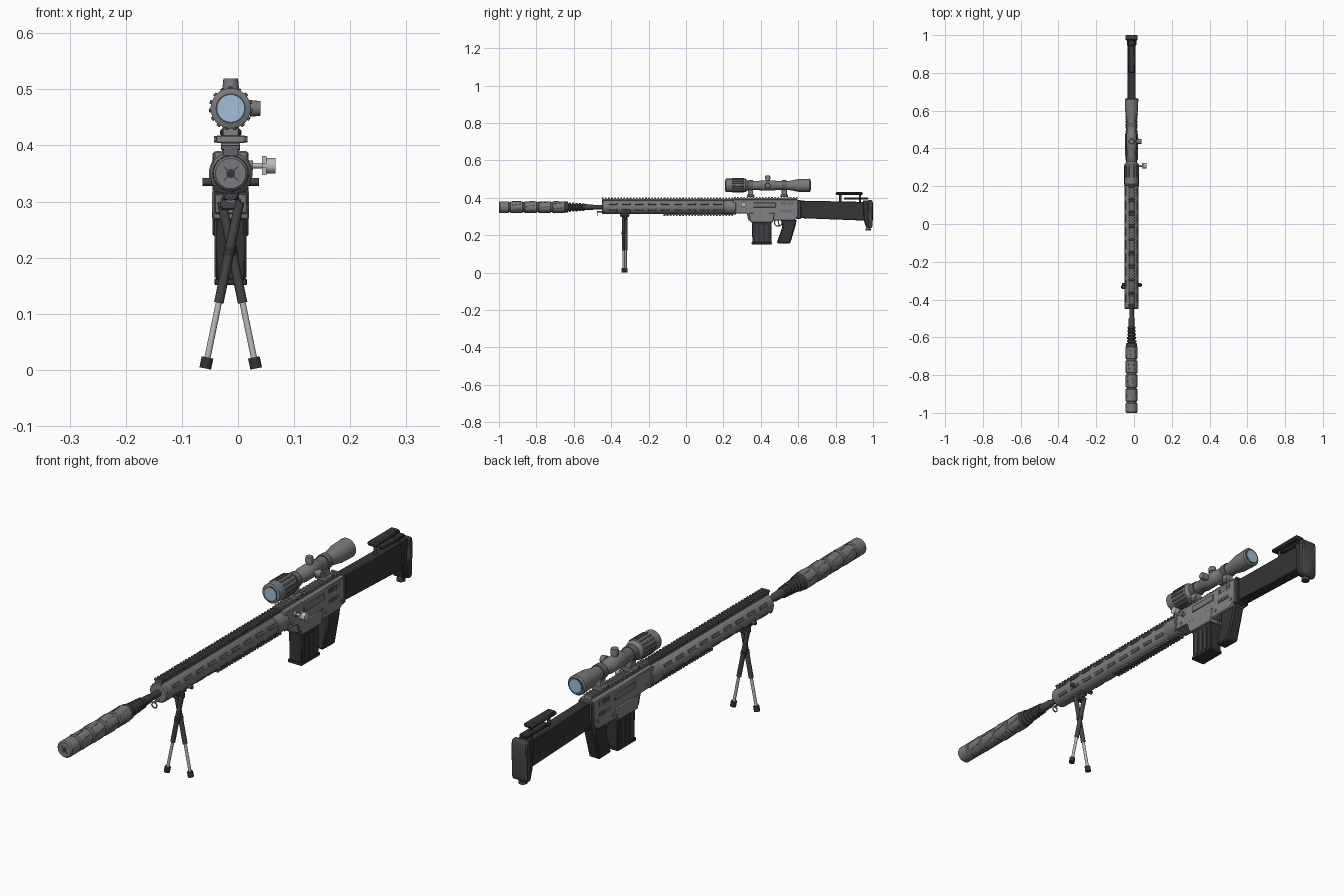
import bpy, bmesh, math
from mathutils import Vector, Matrix

cube = bpy.data.objects.get("Cube")
if cube:
    bpy.data.objects.remove(cube, do_unlink=True)

CENTRE = -0.013   # x of the rifle's centreline
BORE = 0.35       # height of the barrel axis
SIGHT = 0.466     # height of the scope axis


def paint(name, r, g, b):
    m = bpy.data.materials.new(name)
    m.use_nodes = True
    m.diffuse_color = (r, g, b, 1)
    m.node_tree.nodes["Principled BSDF"].inputs["Base Color"].default_value = (r, g, b, 1)
    return m


black = paint("black polymer", 0.035, 0.034, 0.038)
dark = paint("dark steel", 0.06, 0.06, 0.064)
rail_grey = paint("rail grey", 0.12, 0.125, 0.13)
grey = paint("gunmetal", 0.19, 0.195, 0.2)
light = paint("receiver grey", 0.22, 0.225, 0.23)
silver = paint("silver", 0.5, 0.5, 0.5)
glass = paint("lens blue", 0.36, 0.52, 0.68)


def finish(name, bm, mat, bevel=0):
    bmesh.ops.recalc_face_normals(bm, faces=bm.faces)
    mesh = bpy.data.meshes.new(name)
    bm.to_mesh(mesh)
    bm.free()
    mesh.materials.append(mat)
    ob = bpy.data.objects.new(name, mesh)
    ob.location.x = CENTRE
    bpy.context.collection.objects.link(ob)
    if bevel:
        mod = ob.modifiers.new("Bevel", "BEVEL")
        mod.width, mod.segments = bevel, 1
    return ob


def boxes(name, items, mat, bevel=0):
    """Each item: centre, size and optional rotation matrix."""
    bm = bmesh.new()
    for centre, size, *turn in items:
        m = Matrix.Translation(centre)
        if turn:
            m = m @ turn[0]
        bmesh.ops.create_cube(bm, size=1, matrix=m @ Matrix.Diagonal((*size, 1)))
    return finish(name, bm, mat, bevel)


def around(items, axis_z, radius, y, size, angles):
    """Plates laid on a tube that runs along y."""
    for a in angles:
        t = math.radians(a)
        pos = Vector((radius * math.sin(t), y, axis_z + radius * math.cos(t)))
        items.append((pos, size, Matrix.Rotation(t, 4, "Y")))


def lathe(name, profile, axis_z, mat, sides=32):
    """Turn (y, radius) points around an axis along y."""
    bm = bmesh.new()
    rings = []
    for y, r in profile:
        rings.append([bm.verts.new((r * math.sin(k * math.tau / sides), y,
                                    axis_z + r * math.cos(k * math.tau / sides)))
                      for k in range(sides)])
    for a, b in zip(rings, rings[1:]):
        for k in range(sides):
            n = (k + 1) % sides
            bm.faces.new((a[k], a[n], b[n], b[k]))
    bm.faces.new(rings[0])
    bm.faces.new(rings[-1])
    return finish(name, bm, mat)


def rod(name, a, b, r, mat, sides=16, r_end=None):
    a, b = Vector(a), Vector(b)
    bm = bmesh.new()
    m = Matrix.Translation((a + b) / 2) @ (b - a).to_track_quat("Z", "Y").to_matrix().to_4x4()
    bmesh.ops.create_cone(bm, cap_ends=True, segments=sides, radius1=r,
                          radius2=r if r_end is None else r_end, depth=(b - a).length, matrix=m)
    return finish(name, bm, mat)


def slab(name, outline, half, mat, bevel=0.003):
    """Extrude a (y, z) side outline across x."""
    bm = bmesh.new()
    face = bm.faces.new([bm.verts.new((-half, y, z)) for y, z in outline])
    new = bmesh.ops.extrude_face_region(bm, geom=[face])["geom"]
    bmesh.ops.translate(bm, vec=(2 * half, 0, 0),
                        verts=[v for v in new if isinstance(v, bmesh.types.BMVert)])
    return finish(name, bm, mat, bevel)


def ring(name, centre, major, minor, mat, turn=0):
    bpy.ops.mesh.primitive_torus_add(major_segments=20, minor_segments=8, major_radius=major,
                                     minor_radius=minor, rotation=(0, math.pi / 2, turn),
                                     location=(CENTRE + centre[0], centre[1], centre[2]))
    ob = bpy.context.object
    ob.name = name
    ob.data.materials.append(mat)


# Suppressor: ringed tube with slanted flutes and a vented front cap
profile = [(-1, 0.027), (-0.995, 0.031)]
for k in range(4):
    y = -0.95 + k * 0.075
    profile += [(y, 0.031), (y + 0.003, 0.027), (y + 0.01, 0.027), (y + 0.013, 0.031)]
lathe("suppressor", profile + [(-0.65, 0.031), (-0.645, 0.026)], BORE, grey)
flutes = []
for k in range(4):
    y = -0.907 + k * 0.075
    for a in range(0, 360, 60):
        t = math.radians(a + 15 * k)
        pos = (0.0305 * math.sin(t), y, BORE + 0.0305 * math.cos(t))
        flutes.append((pos, (0.006, 0.048, 0.003),
                       Matrix.Rotation(t, 4, "Y") @ Matrix.Rotation(0.15, 4, "Z")))
boxes("suppressor_flutes", flutes, rail_grey)
rod("muzzle_hole", (0, -0.999, BORE), (0, -1.001, BORE), 0.008, black)
boxes("cap_slots", [((0, -1, BORE), (0.034, 0.002, 0.003), Matrix.Rotation(a * math.pi / 4, 4, "Y"))
                    for a in (1, 3)], dark)

# Muzzle brake with ribs, then the exposed barrel
profile = [(-0.648, 0.029), (-0.632, 0.029)]
for k in range(5):
    y, r = -0.628 + k * 0.018, 0.025 - k * 0.0012
    profile += [(y, 0.018), (y + 0.003, r), (y + 0.011, r), (y + 0.014, 0.018)]
lathe("muzzle_brake", profile, BORE, dark)
lathe("barrel", [(-0.545, 0.016), (-0.5, 0.015), (-0.495, 0.012), (-0.44, 0.012)], BORE, dark)

# Handguard tube, slots and rails
lathe("handguard", [(-0.45, 0.033), (-0.445, 0.037), (0.25, 0.037), (0.255, 0.034)], BORE, grey, 16)
lathe("handguard_collar", [(0.2, 0.036), (0.203, 0.039), (0.265, 0.039), (0.268, 0.036)], BORE, grey)
slots = []
for k in range(9):
    around(slots, BORE, 0.037, -0.39 + k * 0.07, (0.011, 0.045, 0.004), (62, 118, -62, -118))
boxes("handguard_slots", slots, rail_grey, 0.001)
boxes("top_rail", [((0, -0.095, 0.388), (0.026, 0.71, 0.012))], rail_grey)
boxes("top_rail_teeth", [((0, -0.445 + k * 0.0165, 0.397), (0.034, 0.009, 0.008))
                         for k in range(43)], rail_grey, 0.001)
boxes("bottom_rail", [((0, 0.065, 0.312), (0.024, 0.37, 0.01))]
      + [((0, -0.115 + k * 0.0165, 0.307), (0.03, 0.009, 0.007)) for k in range(23)], rail_grey)
rod("sling_stud", (0, -0.44, 0.325), (0, -0.475, 0.325), 0.004, grey)
ring("sling_loop", (0, -0.472, 0.314), 0.01, 0.0025, grey, math.pi / 2)

# Receiver, ejection port, vents, bolt handle
slab("receiver", [(0.25, 0.39), (0.6, 0.39), (0.6, 0.3), (0.575, 0.278), (0.335, 0.278),
                  (0.325, 0.315), (0.25, 0.318)], 0.03, light)
slab("magazine_well", [(0.335, 0.32), (0.475, 0.32), (0.465, 0.268), (0.345, 0.268)], 0.033, light)
boxes("receiver_rail", [((0, 0.425, 0.393), (0.028, 0.34, 0.014))]
      + [((0, 0.262 + k * 0.0165, 0.401), (0.034, 0.009, 0.007)) for k in range(21)], light)
plates, vents, pins = [], [], []
for s in (-1, 1):
    plates.append(((s * 0.031, 0.42, 0.362), (0.005, 0.12, 0.026)))
    for k in range(5):
        vents.append(((s * 0.03, 0.512 + k * 0.014, 0.37), (0.003, 0.008, 0.018)))
        vents.append(((s * 0.03, 0.51 + k * 0.014, 0.33), (0.003, 0.009, 0.014)))
boxes("side_covers", plates, grey, 0.002)
boxes("receiver_vents", vents, rail_grey)
for y, z in ((0.49, 0.3), (0.58, 0.31), (0.29, 0.335)):
    rod("receiver_pin", (-0.033, y, z), (0.033, y, z), 0.006, grey)
rod("bolt_arm", (0.02, 0.308, 0.364), (0.058, 0.308, 0.364), 0.005, silver)
rod("bolt_collar", (0.028, 0.308, 0.364), (0.04, 0.308, 0.364), 0.009, light)
rod("bolt_knob", (0.064, 0.308, 0.364), (0.08, 0.308, 0.364), 0.014, silver)
boxes("bolt_cross", [((0.06, 0.308, 0.364), (0.008, 0.008, 0.034)),
                     ((0.06, 0.308, 0.364), (0.008, 0.03, 0.008))], silver)

# Magazine, grip and trigger
slab("magazine", [(0.352, 0.285), (0.458, 0.285), (0.456, 0.152), (0.355, 0.155)], 0.026, black)
boxes("magazine_ribs", [((s * 0.0265, 0.38 + k * 0.025, 0.21), (0.004, 0.012, 0.09))
                        for s in (-1, 1) for k in range(3)], dark)
boxes("magazine_base", [((0, 0.405, 0.157), (0.058, 0.108, 0.012))], black, 0.002)
slab("grip", [(0.51, 0.285), (0.593, 0.285), (0.585, 0.25), (0.557, 0.155), (0.485, 0.157),
              (0.513, 0.24)], 0.023, black, 0.006)
ring("trigger_guard", (0, 0.493, 0.268), 0.02, 0.003, light)
boxes("trigger", [((0, 0.495, 0.266), (0.006, 0.005, 0.028), Matrix.Rotation(0.25, 4, "X"))], dark)

# Stock, butt and adjustable cheek rest
slab("stock", [(0.597, 0.385), (0.96, 0.378), (0.96, 0.278), (0.597, 0.292)], 0.021, black)
slab("stock_collar", [(0.59, 0.39), (0.615, 0.388), (0.615, 0.288), (0.59, 0.285)], 0.027, dark)
slab("butt", [(0.945, 0.385), (0.98, 0.385), (0.98, 0.24), (0.963, 0.24), (0.952, 0.275)],
     0.025, black)
slab("butt_pad", [(0.975, 0.39), (0.995, 0.387), (1, 0.37), (0.998, 0.25), (0.99, 0.237),
                  (0.972, 0.24)], 0.032, dark, 0.004)
boxes("cheek_rest", [((0, 0.873, 0.423), (0.038, 0.145, 0.016))], black, 0.005)
boxes("cheek_base", [((0, 0.91, 0.396), (0.034, 0.13, 0.012))], black, 0.003)
for y in (0.825, 0.93):
    rod("cheek_post", (0, y, 0.37), (0, y, 0.42), 0.006, dark)
rod("monopod_stem", (0, 0.975, 0.245), (0, 0.975, 0.228), 0.009, silver)
rod("monopod_foot", (0, 0.975, 0.236), (0, 0.975, 0.224), 0.015, dark)

# Scope body, grip ribs, lenses, turrets and mounts
lathe("scope", [(0.21, 0.031), (0.213, 0.036), (0.318, 0.036), (0.332, 0.025), (0.39, 0.024),
                (0.395, 0.027), (0.475, 0.027), (0.48, 0.024), (0.55, 0.024), (0.6, 0.034),
                (0.66, 0.036), (0.665, 0.031)], SIGHT, grey)
ribs = []
around(ribs, SIGHT, 0.036, 0.278, (0.007, 0.066, 0.006), range(0, 360, 24))
boxes("scope_ribs", ribs, rail_grey, 0.001)
for y, d in ((0.21, -0.002), (0.665, 0.002)):
    rod("lens", (0, y, SIGHT), (0, y + d, SIGHT), 0.024, glass, 32)
    rod("lens_rim", (0, y, SIGHT), (0, y + d / 2, SIGHT), 0.027, dark, 32)
for name, d in (("top_turret", Vector((0, 0, 1))), ("side_turret", Vector((1, 0, 0)))):
    base = Vector((0, 0.437, SIGHT))
    rod(name + "_base", base + d * 0.02, base + d * 0.036, 0.011, grey, 20)
    rod(name, base + d * 0.034, base + d * 0.053, 0.015, grey, 20, 0.013)
for y in (0.345, 0.525):
    lathe("scope_ring", [(y - 0.012, 0.028), (y + 0.012, 0.028)], SIGHT, rail_grey)
    boxes("scope_mount", [((0, y, 0.425), (0.03, 0.028, 0.04)),
                          ((0, y, 0.411), (0.052, 0.04, 0.014))], light, 0.002)
    rod("mount_bolt", (-0.03, y, 0.411), (0.03, y, 0.411), 0.006, grey, 6)

# Bipod with crossed telescopic legs
boxes("bipod_mount", [((0, -0.328, 0.312), (0.03, 0.05, 0.018)),
                      ((0, -0.328, 0.296), (0.036, 0.024, 0.022))], dark, 0.003)
rod("bipod_pivot", (0, -0.35, 0.308), (0, -0.306, 0.308), 0.011, grey)
rod("bipod_cross_pin", (-0.05, -0.32, 0.335), (0.05, -0.32, 0.335), 0.007, dark)
for s in (-1, 1):
    y = -0.328 + s * 0.006
    top, foot = Vector((-s * 0.016, y, 0.3)), Vector((s * 0.044, y, 0.009))
    rod("upper_leg", top, top.lerp(foot, 0.62), 0.0085, dark)
    rod("leg_collar", top.lerp(foot, 0.28), top.lerp(foot, 0.33), 0.01, black)
    rod("lower_leg", top.lerp(foot, 0.6), foot, 0.0055, silver)
    rod("foot", top.lerp(foot, 0.955), top.lerp(foot, 1.022), 0.0105, black)

# Smooth the round parts while keeping edges sharp
bpy.ops.object.select_all(action="DESELECT")
for ob in bpy.context.scene.objects:
    if ob.type == "MESH":
        ob.select_set(True)
        bpy.context.view_layer.objects.active = ob
bpy.ops.object.shade_smooth_by_angle(angle=math.radians(35))
